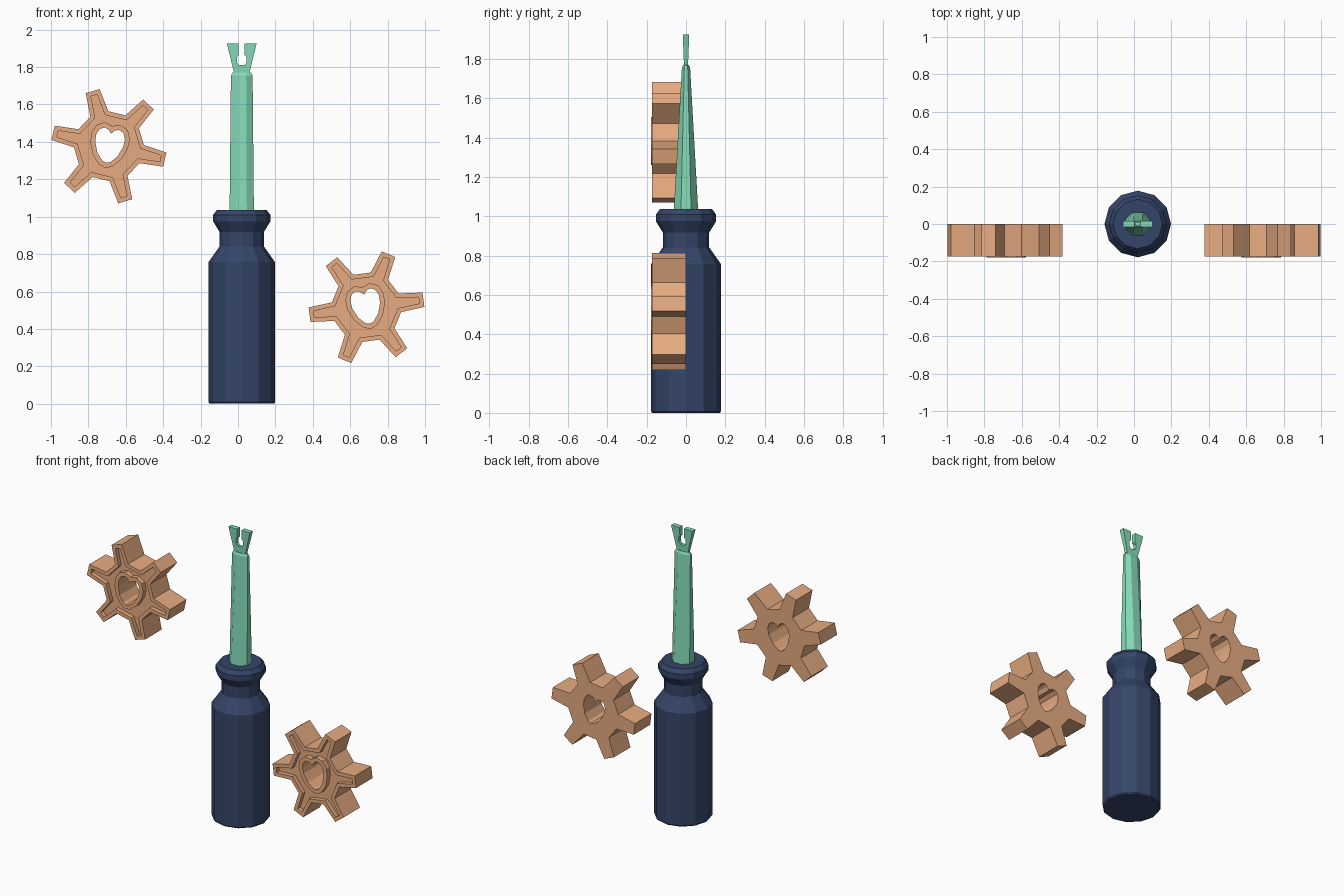
import bpy, bmesh, math
from mathutils import Vector, Matrix

if "Cube" in bpy.data.objects:
    bpy.data.objects.remove(bpy.data.objects["Cube"])


def material(name, rgb):
    m = bpy.data.materials.new(name)
    m.diffuse_color = (*rgb, 1)
    m.use_nodes = True
    m.node_tree.nodes["Principled BSDF"].inputs["Base Color"].default_value = m.diffuse_color
    return m


navy = material("navy", (0.035, 0.06, 0.14))
green = material("mint", (0.24, 0.72, 0.48))
orange = material("orange", (0.80, 0.41, 0.22))


def finish(bm, name, mat, matrix=Matrix()):
    bmesh.ops.recalc_face_normals(bm, faces=bm.faces)
    me = bpy.data.meshes.new(name)
    bm.to_mesh(me)
    bm.free()
    me.materials.append(mat)
    ob = bpy.data.objects.new(name, me)
    ob.matrix_world = matrix
    bpy.context.collection.objects.link(ob)
    return ob


def bridge(bm, a, b):
    n = len(a)
    for i in range(n):
        bm.faces.new((a[i], a[(i + 1) % n], b[(i + 1) % n], b[i]))


def loft(name, mat, rings, sides, phase, cx):
    """Stack of polygon rings (half width x, half width y, z), capped."""
    bm = bmesh.new()
    k = 1 / math.cos(phase)
    loops = []
    for rx, ry, z in rings:
        loops.append([bm.verts.new((cx + k * rx * math.cos(phase + i * math.tau / sides),
                                    k * ry * math.sin(phase + i * math.tau / sides), z))
                      for i in range(sides)])
    for a, b in zip(loops, loops[1:]):
        bridge(bm, a, b)
    bm.faces.new(loops[0])
    bm.faces.new(loops[-1])
    return finish(bm, name, mat)


def offset(pts, d):
    """Mitred offset of a counter-clockwise outline, positive = outwards."""
    out = []
    n = len(pts)
    for i in range(n):
        p, q, r = (Vector(pts[(i + j) % n]) for j in (-1, 0, 1))
        e1, e2 = (q - p).normalized(), (r - q).normalized()
        n1, n2 = Vector((e1.y, -e1.x)), Vector((e2.y, -e2.x))
        out.append(q + (n1 + n2) * d / (1 + n1.dot(n2)))
    return out


# Screwdriver handle and shaft
CX = 0.02
loft("handle", navy, [(r, r, z) for r, z in (
    (0.172, 0), (0.178, 0.008), (0.178, 0.757), (0.118, 0.842), (0.118, 0.917),
    (0.153, 0.975), (0.153, 1.01), (0.132, 1.037))], 12, 0, CX)
loft("shaft", green, [(0.065, 0.062, 1.03), (0.058, 0.021, 1.755),
                      (0.05, 0.014, 1.77)], 8, math.pi / 8, CX)

# Notched blade tip: half outline mirrored, thickening upwards
half = [(0.04, 1.765), (0.079, 1.925), (0.016, 1.925), (0.016, 1.865),
        (0.026, 1.855), (0.026, 1.825), (0.015, 1.81)]
outline = half + [(-x, z) for x, z in reversed(half)]
bm = bmesh.new()
sides = []
for s in (-1, 1):
    sides.append([bm.verts.new((CX + x, s * (0.010 + 0.04 * (z - 1.765)), z))
                  for x, z in outline])
    bm.faces.new(sides[-1])
bridge(bm, *sides)
finish(bm, "blade_tip", green)


# Gears with a recessed front and a heart-shaped collar round the bore
def gear(name, cx, cz, angle):
    outer = []
    for i in range(6):
        t = i * math.tau / 6
        rot = Matrix.Rotation(t, 2)
        for x, z in ((0.18, -0.050), (0.307, -0.039), (0.307, 0.039), (0.18, 0.050)):
            outer.append(rot @ Vector((x, z)))
    right = [(0.022, -0.082), (0.055, -0.045), (0.076, 0.01), (0.078, 0.05),
             (0.065, 0.082), (0.04, 0.095), (0.018, 0.088)]
    hole = [(0, -0.09)] + right + [(0, 0.068)] + [(-x, z) for x, z in reversed(right)]
    tilt = Matrix.Rotation(math.radians(4), 2)
    hole = [tilt @ Vector(p) for p in hole]
    inner, collar = offset(outer, -0.024), offset(hole, 0.026)
    front, floor, lip = -0.174, -0.145, -0.178

    bm = bmesh.new()

    def ring(pts, y):
        return [bm.verts.new((p[0], y, p[1])) for p in pts]

    body = [ring(outer, 0), ring(outer, front), ring(inner, front), ring(inner, floor)]
    bore = [ring(collar, floor), ring(collar, lip), ring(hole, lip), ring(hole, 0)]
    for loops in (body, bore):
        for a, b in zip(loops, loops[1:]):
            bridge(bm, a, b)
    # flat faces between the gear outline and the heart
    for a, b in ((body[3], bore[0]), (body[0], bore[3])):
        edges = [bm.edges.get((l[i - 1], l[i])) for l in (a, b) for i in range(len(l))]
        bmesh.ops.triangle_fill(bm, use_beauty=True, use_dissolve=False, edges=edges,
                                normal=(0, 1, 0))
    finish(bm, name, orange, Matrix.Translation((cx, 0, cz))
           @ Matrix.Rotation(math.radians(-angle), 4, 'Y'))


gear("upper_gear", -0.69, 1.377, -13.5)
gear("lower_gear", 0.687, 0.516, 7.5)
